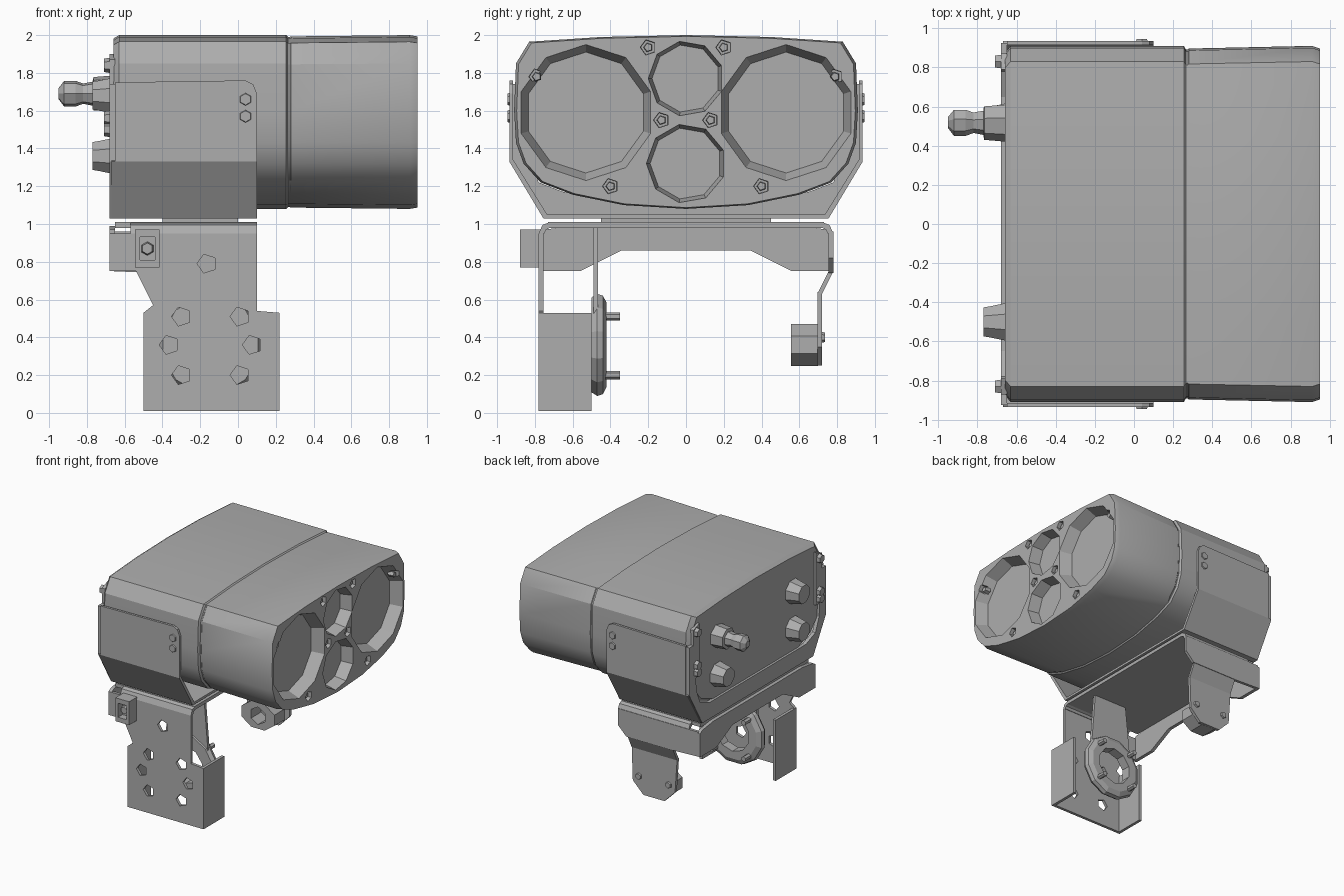
import bpy, bmesh, math
from mathutils import Vector

if "Cube" in bpy.data.objects:
    bpy.data.objects.remove(bpy.data.objects["Cube"], do_unlink=True)

GREY = (0.42, 0.42, 0.42, 1)
metal = bpy.data.materials.new("plain_grey")
metal.use_nodes = True
metal.diffuse_color = GREY
metal.node_tree.nodes["Principled BSDF"].inputs["Base Color"].default_value = GREY


def place(axis, pos, u, v):
    return Vector((pos, u, v)) if axis == "x" else Vector((u, pos, v))


def loft(name, axis, ring, stations, centre=(0, 0)):
    """Closed skin through copies of a ring; stations are (position, scale)."""
    bm = bmesh.new()
    loops = [[bm.verts.new(place(axis, p, centre[0] + u * s, centre[1] + v * s)) for u, v in ring]
             for p, s in stations]
    n = len(ring)
    for a, b in zip(loops, loops[1:]):
        for i in range(n):
            j = (i + 1) % n
            bm.faces.new((a[i], a[j], b[j], b[i]))
    bm.faces.new(loops[0])
    bm.faces.new(loops[-1])
    bmesh.ops.recalc_face_normals(bm, faces=bm.faces)
    mesh = bpy.data.meshes.new(name)
    bm.to_mesh(mesh)
    bm.free()
    mesh.materials.append(metal)
    ob = bpy.data.objects.new(name, mesh)
    bpy.context.collection.objects.link(ob)
    return ob


def plate(name, axis, outline, a, b):
    return loft(name, axis, outline, [(a, 1), (b, 1)])


def box(name, x, y, z):
    return plate(name, "x", [(y[0], z[0]), (y[1], z[0]), (y[1], z[1]), (y[0], z[1])], *x)


def ngon(n, stretch=1):
    return [(stretch * math.cos(math.tau * (i + 0.5) / n), math.sin(math.tau * (i + 0.5) / n))
            for i in range(n)]


def turned(name, axis, centre, stations, sides=8, stretch=1):
    return loft(name, axis, ngon(sides, stretch), stations, centre)


def mirrored(half):
    """Complete a half outline that runs from the top to the bottom."""
    return half + [(-u, v) for u, v in reversed(half) if u > 0]


def cut(ob, cutter):
    mod = ob.modifiers.new("cut", "BOOLEAN")
    mod.object = cutter
    mod.solver = "EXACT"
    graph = bpy.context.evaluated_depsgraph_get()
    ob.data = bpy.data.meshes.new_from_object(ob.evaluated_get(graph))
    ob.modifiers.clear()
    bpy.data.objects.remove(cutter, do_unlink=True)


def smooth(ob, degrees):
    bpy.ops.object.select_all(action="DESELECT")
    ob.select_set(True)
    bpy.context.view_layer.objects.active = ob
    bpy.ops.object.shade_smooth_by_angle(angle=math.radians(degrees))


# Housing: one lofted shell with a seam groove and bevelled ends
MID = 1.54
half = [(0, 2.0), (0.45, 1.99), (0.83, 1.965), (0.9, 1.85), (0.91, 1.6), (0.9, 1.43), (0.86, 1.32),
        (0.77, 1.22), (0.6, 1.155), (0.33, 1.1), (0, 1.08)]
shell = mirrored([(y, z - MID) for y, z in half])
housing = loft("housing", "x", shell,
               [(-0.66, 0.96), (-0.63, 1), (0.255, 1), (0.265, 0.98), (0.275, 0.98), (0.28, 0.985),
                (0.91, 1), (0.95, 0.985)], (0, MID))

# Flared lens wells and the screw pockets around them
FRONT = 0.95
for centre, inner, rim, sides in [((-0.53, 1.59), 0.32, 0.36, 10), ((0.53, 1.59), 0.32, 0.36, 10),
                                  ((0, 1.77), 0.18, 0.2, 9), ((0, 1.32), 0.19, 0.21, 9)]:
    cut(housing, turned("well_cutter", "x", centre,
                        [(FRONT - 0.1, inner), (FRONT, rim), (FRONT + 0.05, rim)], sides))
for y, z in [(0.2, 1.935), (0.79, 1.78), (0.13, 1.55), (0.4, 1.2)]:
    for side in (-1, 1):
        cut(housing, turned("pocket_cutter", "x", (side * y, z), [(0.9, 0.04), (1.0, 0.045)], 5))
        turned("lens_screw", "x", (side * y, z), [(0.88, 0.028), (0.93, 0.022)], 5)
smooth(housing, 28)

# Upper cradle: side cheeks, sloping sheets, floor and rear frame
cheek = [(-0.65, 1.33), (0.1, 1.33), (0.1, 1.69), (0.08, 1.74), (0.04, 1.76), (-0.65, 1.75)]
for side in (-1, 1):
    plate("cradle_cheek", "y", cheek, side * 0.915, side * 0.935)
    plate("cradle_slope", "x", [(side * y, z) for y, z in
          [(0.935, 1.33), (0.915, 1.34), (0.735, 1.05), (0.755, 1.03)]], -0.67, 0.1)
    for z in (1.57, 1.66):
        turned("cheek_screw", "y", (0.04, z), [(side * 0.93, 0.035), (side * 0.945, 0.03)], 6)
    for z in (1.5, 1.56, 1.84):
        turned("rear_screw", "x", (side * 0.83, z), [(-0.71, 0.035), (-0.65, 0.045)], 6)
    plate("rear_strip", "x", [(side * y, z) for y, z in
          [(0.79, 1.45), (0.87, 1.45), (0.87, 1.87), (0.79, 1.9)]], -0.68, -0.65)
box("cradle_floor", (-0.67, 0.1), (-0.755, 0.755), (1.03, 1.05))
outer = [(0.925, 1.74), (0.925, 1.33), (0.75, 1.03)]
inner = [(-0.65, 1.17), (-0.78, 1.22), (-0.83, 1.34), (-0.85, 1.74)]
plate("rear_frame", "x", outer + [(-y, z) for y, z in reversed(outer)]
      + list(reversed(inner)) + [(-y, z) for y, z in inner], -0.68, -0.65)

# Rear sockets and cable gland
for y, z in [(0.52, 1.36), (-0.5, 1.36), (-0.5, 1.68)]:
    turned("socket", "x", (y, z), [(-0.77, 0.08), (-0.74, 0.085), (-0.65, 0.105)], 8)
turned("cable_gland", "x", (0.52, 1.69),
       [(-0.95, 0.03), (-0.92, 0.07), (-0.86, 0.07), (-0.82, 0.055), (-0.77, 0.065),
        (-0.765, 0.09), (-0.65, 0.1)], 7)

# Lower bracket: top sheet with rounded shoulders and a rear flange
box("bracket_top", (-0.65, 0.1), (-0.73, 0.73), (0.98, 1.01))
box("spacer", (-0.4, 0.0), (-0.45, 0.45), (1.0, 1.04))
for side in (-1, 1):
    plate("bracket_shoulder", "x", [(side * y, z) for y, z in
          [(0.72, 1.01), (0.76, 0.995), (0.78, 0.95), (0.75, 0.95), (0.74, 0.97), (0.72, 0.98)]],
          -0.57, 0.1)
flange = [(0.75, 0.97), (0.78, 0.95), (0.78, 0.75), (0.56, 0.75), (0.34, 0.86)]
plate("rear_flange", "x", mirrored([(0, 0.99), (0.6, 0.99)] + flange + [(0, 0.86)]), -0.68, -0.65)

# Front leg: drilled sheet whose lower end folds into a channel
leg = plate("front_leg", "y", [(-0.66, 0.95), (0.1, 0.95), (0.1, 0.54), (0.22, 0.53), (0.22, 0.01),
                               (-0.5, 0.01), (-0.5, 0.53), (-0.45, 0.57), (-0.54, 0.75),
                               (-0.66, 0.75)], -0.78, -0.755)
HUB = (-0.145, 0.36)
bolts = [(dx * sx, dz) for dx, dz in [(0.155, 0.15), (0.22, 0), (0.155, -0.16)] for sx in (-1, 1)]
for dx, dz in bolts + [(-0.02, 0.43)]:
    cut(leg, turned("hole_cutter", "y", (HUB[0] + dx, HUB[1] + dz), [(-0.85, 0.052), (-0.7, 0.052)], 5))
for name, x in [("channel_wall_right", (-0.5, -0.475)), ("channel_wall_left", (0.195, 0.22))]:
    box(name, x, (-0.76, -0.5), (0.01, 0.53))

# Latch on the front leg
latch = box("latch", (-0.545, -0.415), (-0.88, -0.77), (0.77, 0.97))
cut(latch, box("latch_cutter", (-0.52, -0.44), (-0.95, -0.82), (0.81, 0.93)))
turned("latch_pin", "y", (-0.48, 0.87), [(-0.86, 0.03), (-0.8, 0.04)], 6)

# Inner hanger carrying the round mounting ring
plate("ring_hanger", "y", [(-0.3, 0.98), (0.02, 0.98), (0.06, 0.5), (-0.35, 0.5)], -0.49, -0.465)
ring = turned("mounting_ring", "y", HUB, [(-0.5, 0.26), (-0.47, 0.28), (-0.44, 0.27), (-0.42, 0.23)], 12)
hanger = bpy.data.objects["ring_hanger"]
for ob in (ring, hanger):
    cut(ob, turned("bore_cutter", "y", HUB, [(-0.6, 0.16), (-0.3, 0.16)], 10))
for dx, dz in bolts:
    if dz:
        turned("ring_bolt", "y", (HUB[0] + dx, HUB[1] + dz), [(-0.46, 0.022), (-0.35, 0.022)], 6)

# Rear leg: wide apron stepping inward to a narrow foot with a boss
plate("rear_leg_apron", "y", [(-0.66, 0.96), (0.1, 0.96), (0.1, 0.82), (0.02, 0.74), (-0.43, 0.74),
                              (-0.66, 0.75)], 0.755, 0.78)
plate("rear_leg_step", "x", [(0.755, 0.75), (0.78, 0.75), (0.72, 0.63), (0.695, 0.63)], -0.42, 0.01)
plate("rear_leg_foot", "y", [(-0.42, 0.64), (0.01, 0.64), (0.0, 0.35), (-0.1, 0.25), (-0.3, 0.25),
                             (-0.4, 0.35)], 0.695, 0.72)
boss = turned("pivot_boss", "y", (-0.2, 0.36), [(0.555, 0.12), (0.7, 0.12)], 8, 1.4)
cut(boss, turned("boss_cutter", "y", (-0.2, 0.36), [(0.5, 0.075), (0.69, 0.075)], 6))
for x in (-0.34, -0.06):
    turned("foot_screw", "y", (x, 0.4), [(0.715, 0.03), (0.735, 0.025)], 6)
